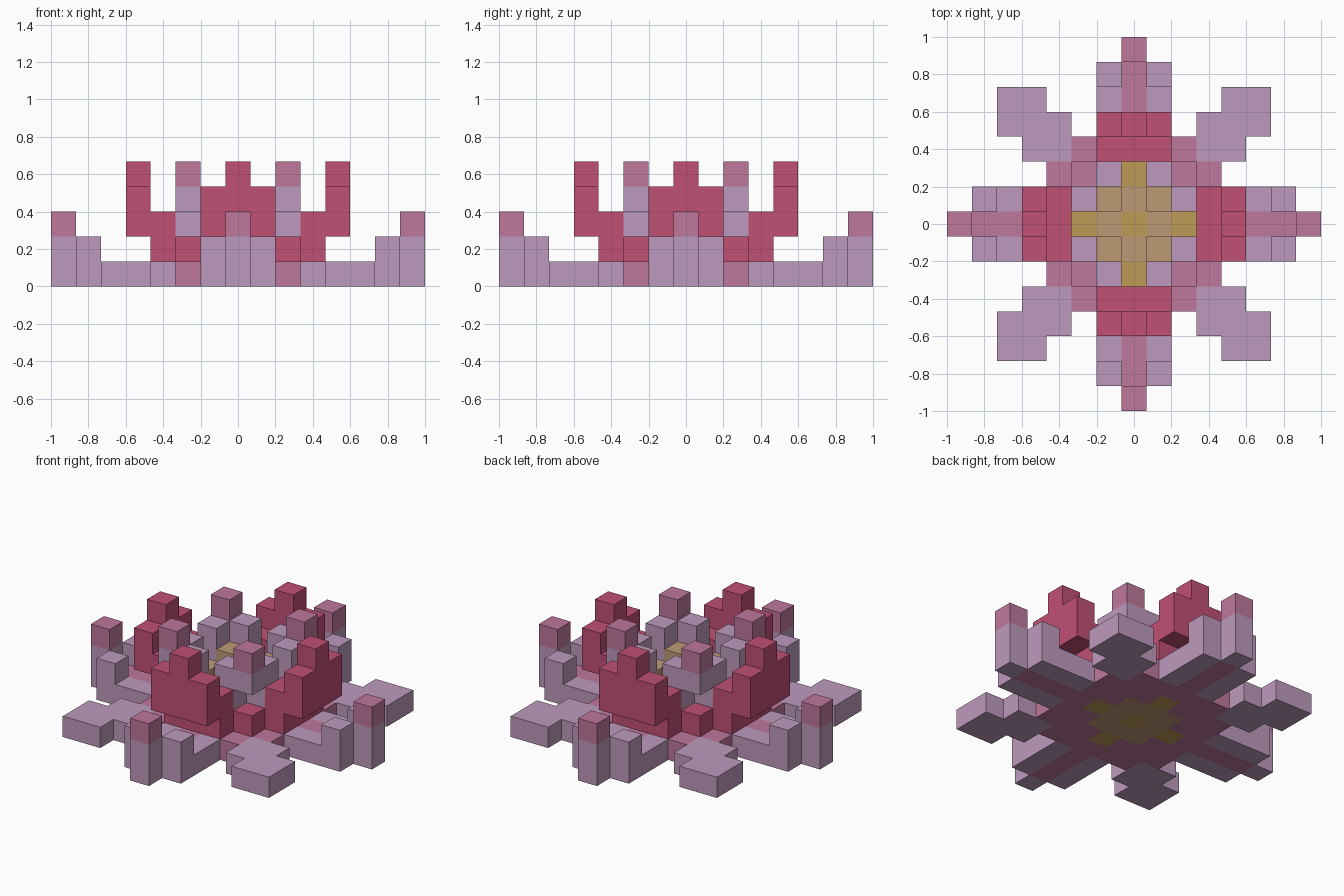
import bpy, bmesh
from mathutils import Vector

if "Cube" in bpy.data.objects:
    bpy.data.objects.remove(bpy.data.objects["Cube"], do_unlink=True)

U = 2 / 15  # edge of one block


def material(name, hex_code):
    def linear(c):
        return c / 12.92 if c <= 0.04045 else ((c + 0.055) / 1.055) ** 2.4
    rgb = [linear(b / 255) for b in bytes.fromhex(hex_code)]
    m = bpy.data.materials.new(name)
    m.use_nodes = True
    m.diffuse_color = (*rgb, 1)
    m.node_tree.nodes["Principled BSDF"].inputs["Base Color"].default_value = (*rgb, 1)
    return m


lavender = material("lavender", "BE9ABD")
pink = material("dusty pink", "BE789C")
crimson = material("crimson", "C05074")
tan = material("tan", "BD9A75")
gold = material("gold", "BD9B56")


def box(xs, ys, zs):
    """Blocks in an inclusive range, repeated around the flower by symmetry."""
    cells = set()
    for x in range(xs[0], xs[1] + 1):
        for y in range(ys[0], ys[1] + 1):
            for z in range(zs[0], zs[1] + 1):
                for a, b in ((x, y), (y, x)):
                    cells |= {(s * a, t * b, z) for s in (1, -1) for t in (1, -1)}
    return cells


parts = [
    # Ground leaves
    ("leaf_edges", lavender, box((4, 5), (1, 1), (0, 0)) | box((6, 6), (1, 1), (0, 1))),
    ("leaf_tip_posts", lavender, box((7, 7), (0, 0), (0, 1))),
    ("leaf_tip_caps", pink, box((7, 7), (0, 0), (2, 2))),
    ("leaf_midribs", pink, box((3, 6), (0, 0), (0, 0))),
    ("diagonal_leaves", lavender, box((3, 4), (3, 4), (0, 0)) | box((4, 5), (4, 5), (0, 0))),
    ("flower_base", pink, box((2, 3), (1, 2), (0, 0))),
    # Outer petals, stepping outwards as they rise
    ("outer_petals", crimson,
     box((2, 2), (1, 2), (1, 1)) | box((3, 3), (0, 1), (1, 2))
     | box((4, 4), (0, 1), (2, 3)) | box((4, 4), (0, 0), (4, 4))),
    # Inner petals on the diagonals
    ("inner_petals", lavender, box((2, 2), (1, 1), (2, 3)) | box((2, 2), (2, 2), (3, 3))),
    ("inner_petal_caps", pink, box((2, 2), (2, 2), (4, 4))),
    # Flower centre
    ("centre_disc", tan, box((1, 1), (0, 1), (0, 1)) | box((1, 1), (1, 1), (2, 2))),
    ("centre_core", gold, box((0, 0), (0, 0), (0, 1)) | box((2, 2), (0, 0), (0, 1))),
]
solid = set().union(*(cells for _, _, cells in parts))


def build(name, mat, cells):
    """Skin the blocks, leaving out faces that touch another block."""
    bm = bmesh.new()
    for c in sorted(cells):
        centre = Vector(c) + Vector((0, 0, 0.5))
        for axis in range(3):
            for sign in (1, -1):
                n = Vector((0, 0, 0))
                n[axis] = sign
                if tuple(int(v) for v in Vector(c) + n) in solid:
                    continue
                u = Vector((n.y, n.z, n.x))
                v = n.cross(u)
                bm.faces.new([bm.verts.new((centre + (n + u * a + v * b) / 2) * U)
                              for a, b in ((-1, -1), (1, -1), (1, 1), (-1, 1))])
    bmesh.ops.remove_doubles(bm, verts=bm.verts, dist=U / 100)
    bmesh.ops.dissolve_limit(bm, angle_limit=0.01, verts=bm.verts, edges=bm.edges)
    mesh = bpy.data.meshes.new(name)
    bm.to_mesh(mesh)
    bm.free()
    mesh.materials.append(mat)
    bpy.context.collection.objects.link(bpy.data.objects.new(name, mesh))


for part in parts:
    build(*part)
